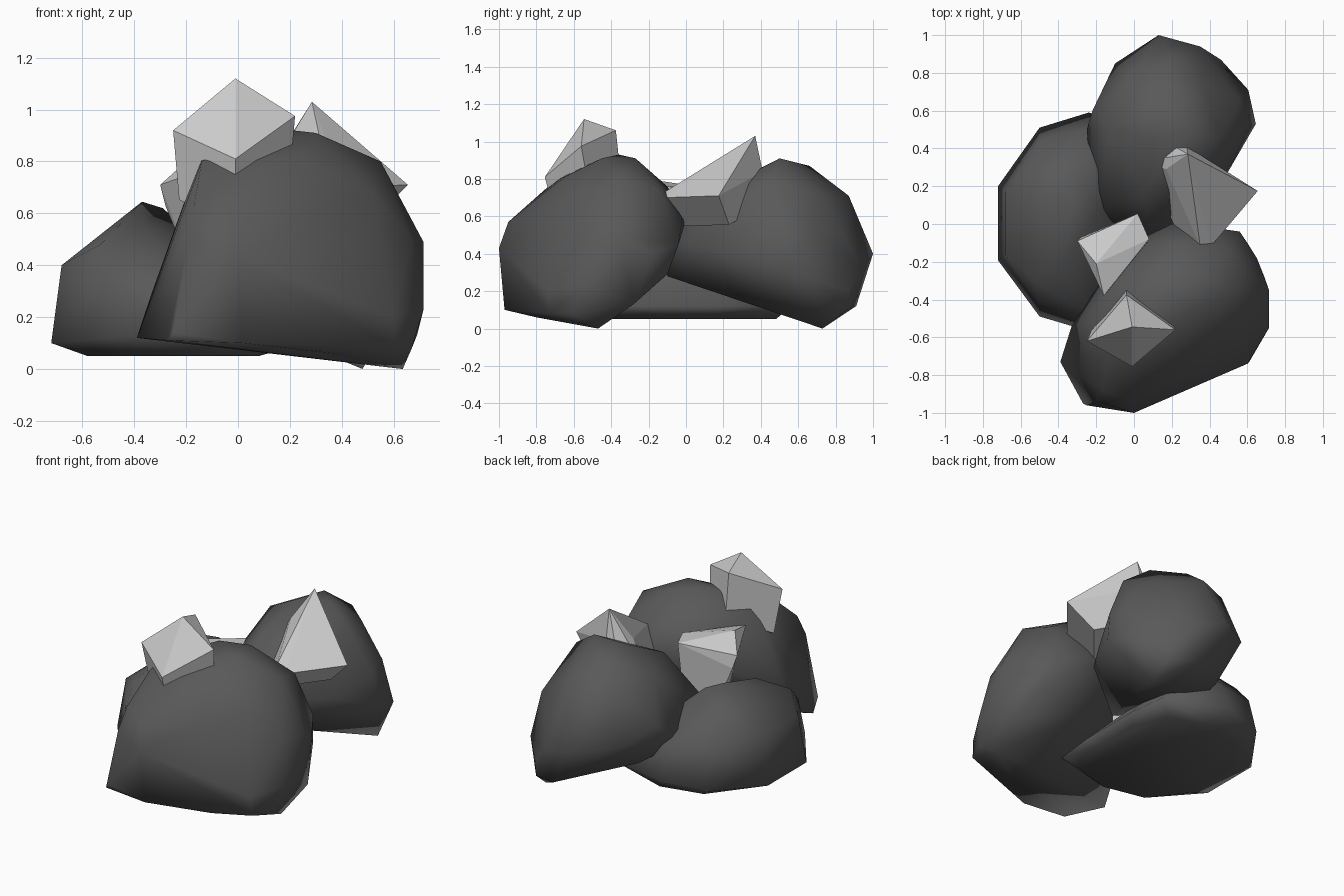
import bpy, bmesh
from mathutils import Vector


def hull(name, points, smooth):
    """Faceted convex solid through a few corner points."""
    bm = bmesh.new()
    for p in points:
        bm.verts.new(p)
    bmesh.ops.convex_hull(bm, input=bm.verts[:])
    loose = [v for v in bm.verts if not v.link_faces]
    bmesh.ops.delete(bm, geom=loose, context='VERTS')
    bmesh.ops.dissolve_limit(bm, angle_limit=0.03, verts=bm.verts[:], edges=bm.edges[:])
    bmesh.ops.recalc_face_normals(bm, faces=bm.faces[:])
    me = bpy.data.meshes.new(name)
    bm.to_mesh(me)
    bm.free()
    ob = bpy.data.objects.new(name, me)
    bpy.context.collection.objects.link(ob)
    for f in me.polygons:
        f.use_smooth = smooth
    me.materials.append(stone if smooth else ore)
    return ob


def material(name, shade):
    m = bpy.data.materials.new(name)
    m.diffuse_color = (shade, shade, shade, 1)
    return m


stone = material("dark_stone", 0.10)
ore = material("pale_crystal", 0.55)

# left rock: flat base mirrored front to back, crown sloping down to the right
half = [(-.58, .2, .05), (-.42, .42, .05), (-.15, .48, .05), (.08, .4, .05), (.15, .15, .07),
        (-.72, .2, .1), (-.5, .51, .12), (-.24, .59, .14), (.17, .47, .12), (.2, .2, .12),
        (-.68, .17, .4), (-.5, .44, .36), (-.2, .52, .34)]
crown = [(-.52, .3, .51), (-.37, .15, .645), (-.29, .22, .62), (-.17, .08, .5), (-.37, -.18, .55),
         (-.53, -.3, .48), (-.22, -.2, .44), (-.1, .35, .45)]
hull("left_rock", half + [(x, -y * .96, z) for x, y, z in half] + crown, True)

# back rock: dome tipped backwards, underside sloping
hull("back_rock", [
    (.48, .73, 0), (.46, .86, .1), (.3, .91, .12), (-.1, .62, .24), (-.18, .4, .28),
    (.08, -.1, .28), (-.07, -.06, .33),
    (.13, 1, .4), (-.1, .85, .42), (.35, .94, .32), (.46, .87, .2), (.38, .84, .5),
    (.605, .71, .26), (.645, .53, .3), (.56, .66, .54), (.6, .5, .52), (.5, .28, .42),
    (.34, .04, .45), (-.25, .5, .42), (-.22, .6, .5), (-.2, .2, .43), (-.21, .06, .43),
    (.2, .87, .71), (-.02, .77, .72), (.36, .74, .7), (.15, .66, .87), (.3, .5, .91),
    (.1, .45, .88), (-.12, .5, .76), (.46, .45, .8), (.3, .2, .75), (.05, .15, .73),
    (.1, -.08, .5)], True)

# front rock: dome tipped forwards
hull("front_rock", [
    (-.39, -.73, .12), (-.27, -.95, .11), (-.25, -.96, .14), (.02, -.97, .1),
    (.37, -.8, .06), (.61, -.73, .08), (.635, -.47, 0), (.67, -.6, .08),
    (-.19, -.94, .5), (-.17, -.88, .63), (-.14, -.69, .8), (-.33, -.54, .3),
    (0, -1, .43), (.3, -.84, .4), (.6, -.74, .2), (.715, -.55, .23), (.715, -.35, .49),
    (.67, -.5, .5), (.69, -.28, .13), (.6, -.1, .29), (.65, -.18, .4), (.56, -.04, .45),
    (.2, 0, .58), (.42, -.02, .58), (-.05, -.12, .58), (.25, -.2, .25),
    (-.02, -.95, .57), (.27, -.8, .6), (.52, -.6, .68), (.25, -.65, .81),
    (-.14, -.5, .83), (-.1, -.32, .78), (.12, -.36, .93), (.28, -.27, .91), (.3, -.45, .91),
    (.55, -.35, .8), (.5, -.14, .74), (.2, -.1, .76)], True)


def crystal(name, tip, ring, offset):
    """Pointed crystal: tip, shoulder corners, and a body along the offset."""
    centre = sum((Vector(p) for p in ring), Vector()) / len(ring)
    foot = [centre + (Vector(p) - centre) * .9 + Vector(offset) for p in ring]
    hull(name, [tip] + ring + foot, False)


# pale crystals lodged in the rocks
crystal("front_crystal", (-.01, -.545, 1.12),
        [(-.01, -.755, .81), (.22, -.56, .975), (-.04, -.375, 1.06), (-.25, -.62, .92)],
        (0, .05, -.27))
crystal("right_crystal", (.285, .37, 1.03),
        [(.655, .175, .71), (.41, -.115, .7), (.35, -.115, .73), (.17, .29, .84), (.28, .41, .84)],
        (-.13, .06, -.16))
hull("middle_crystal", [
    (.02, .055, .76), (-.3, -.09, .71), (-.2, -.21, .8), (-.16, -.38, .76),
    (.08, -.08, .76), (-.28, -.07, .63),
    (-.1, -.2, .19), (0, 0, .24), (.04, -.15, .22), (-.15, -.05, .3)], False)
